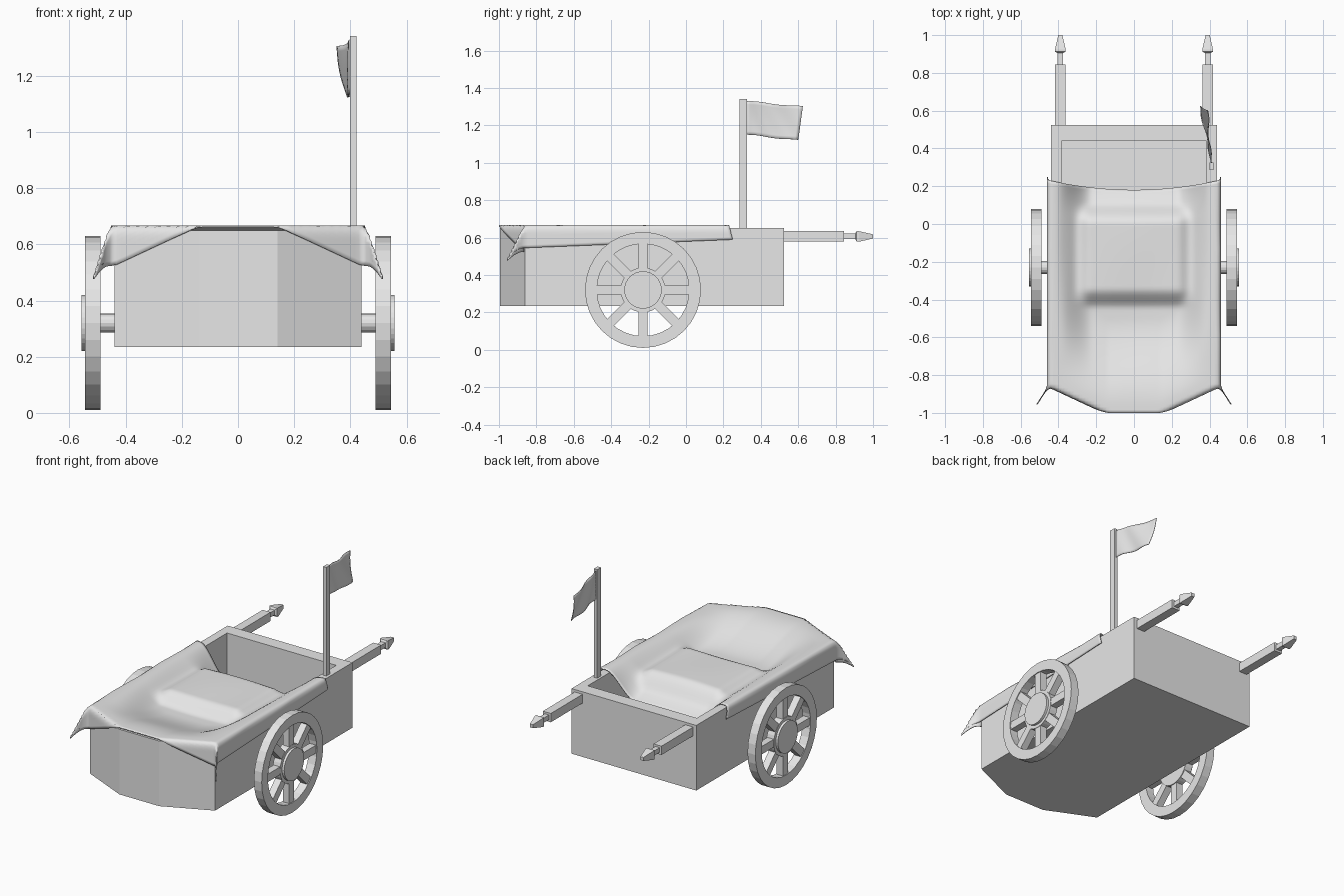
import bpy, bmesh, math
from mathutils import Vector

old = bpy.data.objects.get("Cube")
if old:
    bpy.data.objects.remove(old, do_unlink=True)

grey = bpy.data.materials.new("plain_grey")
grey.use_nodes = True
colour = (0.8, 0.8, 0.8, 1)
grey.diffuse_color = colour
grey.node_tree.nodes["Principled BSDF"].inputs["Base Color"].default_value = colour


def finish(name, bm):
    bmesh.ops.recalc_face_normals(bm, faces=bm.faces)
    mesh = bpy.data.meshes.new(name)
    bm.to_mesh(mesh)
    bm.free()
    mesh.materials.append(grey)
    obj = bpy.data.objects.new(name, mesh)
    bpy.context.collection.objects.link(obj)
    return obj


def loft(bm, rings, closed=False):
    """Skin a list of point rings, capped at both ends unless closed."""
    rows = [[bm.verts.new(p) for p in ring] for ring in rings]
    pairs = list(zip(rows, rows[1:]))
    if closed:
        pairs.append((rows[-1], rows[0]))
    for a, b in pairs:
        for i in range(len(a)):
            j = (i + 1) % len(a)
            bm.faces.new((a[i], a[j], b[j], b[i]))
    if not closed:
        bm.faces.new(rows[0])
        bm.faces.new(rows[-1])


def box(bm, lo, hi):
    (x0, y0, z0), (x1, y1, z1) = lo, hi
    loft(bm, [[(x0, y0, z), (x1, y0, z), (x1, y1, z), (x0, y1, z)] for z in (z0, z1)])


def sheet(name, point, nu, nv, thickness):
    """Smooth thin cloth from a function of u, v in 0..1."""
    bm = bmesh.new()
    grid = [[bm.verts.new(point(i / nu, j / nv)) for i in range(nu + 1)]
            for j in range(nv + 1)]
    for a, b in zip(grid, grid[1:]):
        for i in range(nu):
            bm.faces.new((a[i], a[i + 1], b[i + 1], b[i]))
    obj = finish(name, bm)
    for poly in obj.data.polygons:
        poly.use_smooth = True
    mod = obj.modifiers.new("thickness", "SOLIDIFY")
    mod.thickness = thickness
    mod.offset = 0
    return obj


def smooth(a, b, x):
    t = min(1, max(0, (x - a) / (b - a)))
    return t * t * (3 - 2 * t)


# Cart bed: hollow tub with a three-sided nose
def outline(half, back, shoulder, nose_half, nose, z):
    return [(-half, back, z), (-half, shoulder, z), (-nose_half, nose, z),
            (nose_half, nose, z), (half, shoulder, z), (half, back, z)]


outer = (0.44, 0.525, -0.86, 0.14, -0.995)
inner = (0.385, 0.44, -0.82, 0.12, -0.94)
bm = bmesh.new()
loft(bm, [outline(*outer, 0.235), outline(*outer, 0.65),
          outline(*inner, 0.65), outline(*inner, 0.28)])
finish("cart_bed", bm)

# Wheels
WY, WZ = -0.23, 0.32


def circle(r, x, n=32):
    return [(x, WY + r * math.cos(math.tau * i / n), WZ + r * math.sin(math.tau * i / n))
            for i in range(n)]


for side, sign in (("left", 1), ("right", -1)):
    bm = bmesh.new()
    loft(bm, [circle(r, sign * x) for r, x in
              ((0.31, 0.49), (0.31, 0.545), (0.247, 0.545), (0.247, 0.49))], closed=True)
    finish(side + "_wheel_rim", bm)

    bm = bmesh.new()
    for k in range(8):
        a = math.tau * k / 8
        along = Vector((0, math.cos(a), math.sin(a)))
        across = Vector((0, -math.sin(a), math.cos(a))) * 0.025
        rings = []
        for r in (0.09, 0.252):
            c = Vector((0, WY, WZ)) + along * r
            rings.append([c + across * w + Vector((sign * x, 0, 0)) for w, x in
                          ((-1, 0.495), (1, 0.495), (1, 0.54), (-1, 0.54))])
        loft(bm, rings)
    finish(side + "_wheel_spokes", bm)

    bm = bmesh.new()
    loft(bm, [circle(r, sign * x) for r, x in
              ((0.12, 0.49), (0.12, 0.542), (0.1, 0.542), (0.1, 0.557))])
    finish(side + "_wheel_hub", bm)

    bm = bmesh.new()
    loft(bm, [circle(0.034, sign * x, 16) for x in (0.42, 0.5)])
    finish(side + "_axle", bm)

    # Pull handle: square bar, thin neck and tapered finial
    bm = bmesh.new()
    cx, cz = sign * 0.39, 0.606
    loft(bm, [[(cx + i * h, y, cz + j * h) for i, j in ((-1, -1), (1, -1), (1, 1), (-1, 1))]
              for y, h in ((0.52, 0.028), (0.845, 0.028), (0.845, 0.015), (0.905, 0.015),
                           (0.912, 0.028), (0.925, 0.028), (1.0, 0.011))])
    finish(side + "_handle", bm)

# Flag pole
bm = bmesh.new()
box(bm, (0.399, 0.287, 0.6), (0.422, 0.325, 1.342))
finish("flag_pole", bm)


def flag_point(u, v):
    ripple = 0.006 * math.sin(9 * u + 4 * v) * smooth(0, 0.3, u)
    x = 0.41 - u * (0.022 + 0.038 * v) + ripple
    y = 0.322 + u * (0.278 + 0.025 * v)
    z = 1.15 + 0.18 * v - 0.03 * u + 0.003 * math.sin(8 * u)
    return x, y, z


sheet("flag", flag_point, 16, 10, 0.004)


# Canvas cover: sags inside the rim, drapes over a load, hangs over the edges
def nose_y(x):
    return -1.0 + 0.14 * min(1, max(0, (abs(x) - 0.14) / 0.3))


def cover_point(u, v):
    u = 2 * u - 1
    back = 0.18 + 0.07 * u * u
    t = -1.0 + v * (back + 1.0)
    hem = 0.125 - 0.05 * v
    s = u * (0.45 + hem)
    ax = abs(s)
    front = nose_y(s)
    dx, dy = max(0, ax - 0.45), max(0, front - t)
    flare = min(dx, dy)
    x = min(ax, 0.45) + 0.008 * smooth(0, 0.03, dx) + 0.45 * flare
    y = max(t, front) - 0.008 * smooth(0, 0.03, dy) - 0.7 * flare
    y = max(y, -1.0)

    # sag between the walls, deeper at the open end
    depth = 0.1 + 0.07 * smooth(0.0, 0.22, t)
    sag = depth * smooth(0.42, 0.22, ax) if ax < 0.22 else depth * (1 - smooth(0.22, 0.42, ax))
    if ax < 0.22:
        sag = depth
    sag *= smooth(0.04, 0.5, t - front)
    z = 0.664 - sag

    # boxy load pushing up from below
    load = (1 - smooth(0.23, 0.34, ax)) * smooth(-0.45, -0.34, t) * (1 - smooth(0.0, 0.11, t))
    z += load * max(0, 0.628 - z)

    wave = 0.004 * math.sin(7 * t + 2) * math.cos(9 * s)
    z += wave * smooth(0.05, 0.2, t - front) * (1 - smooth(0.36, 0.42, ax))
    z -= math.hypot(dx, dy)
    return math.copysign(x, u), y, z


sheet("canvas_cover", cover_point, 72, 72, 0.006)
